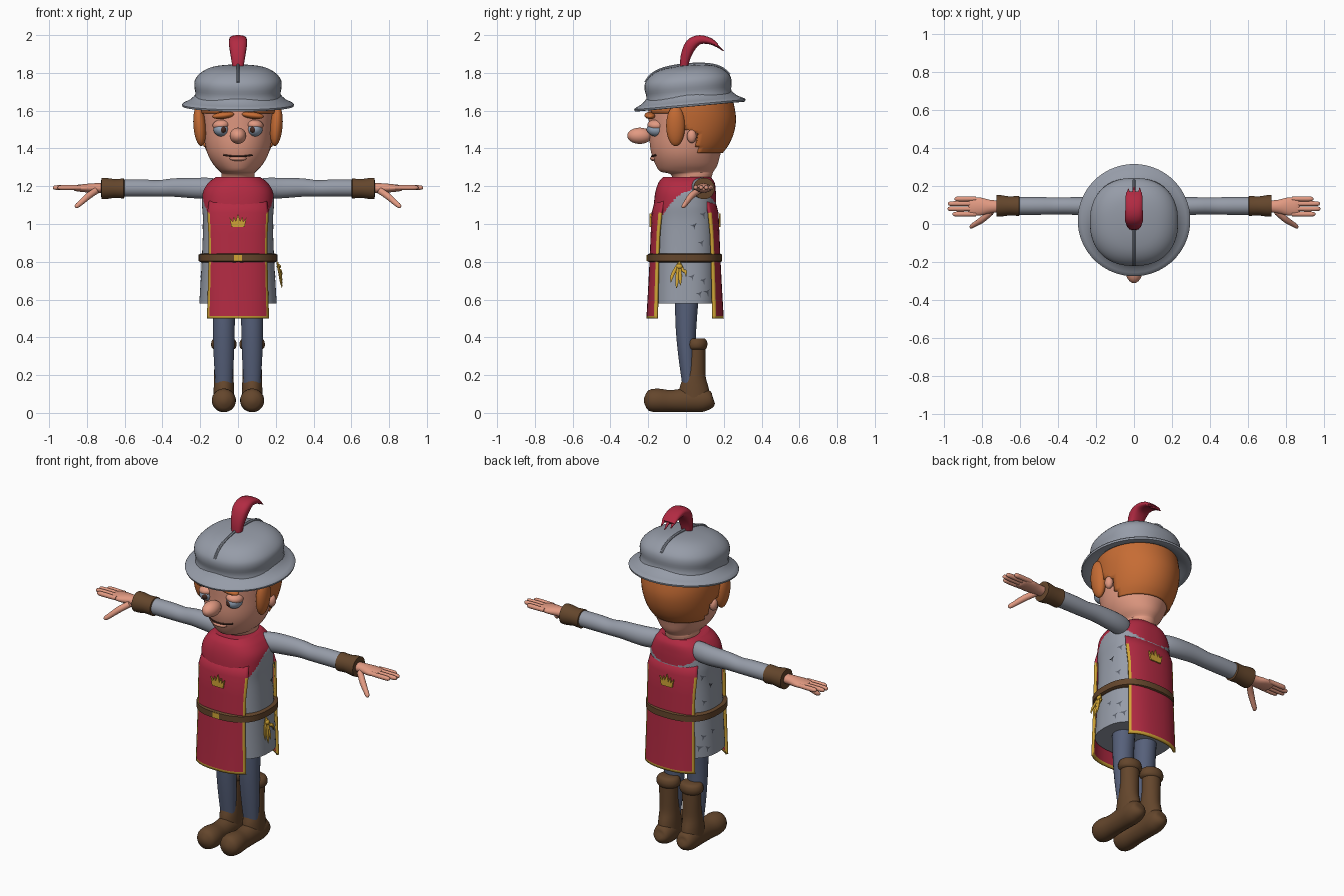
import bpy, bmesh, math
from mathutils import Vector, Matrix

if "Cube" in bpy.data.objects:
    bpy.data.objects.remove(bpy.data.objects["Cube"])


def material(name, r, g, b):
    m = bpy.data.materials.new(name)
    lin = [((c / 255 + 0.055) / 1.055) ** 2.4 for c in (r, g, b)]
    m.diffuse_color = (*lin, 1)
    m.use_nodes = True
    m.node_tree.nodes["Principled BSDF"].inputs["Base Color"].default_value = m.diffuse_color
    return m


GREY = material("steel grey", 150, 156, 168)
RED = material("crimson cloth", 178, 42, 66)
SKIN = material("skin", 226, 154, 130)
HAIR = material("ginger hair", 198, 108, 52)
BROWN = material("brown leather", 100, 70, 44)
BLUE = material("slate blue cloth", 86, 96, 122)
GOLD = material("gold", 208, 164, 54)
DARK = material("dark brown", 70, 42, 34)
EYE = material("eye blue grey", 152, 168, 188)
SHADE = material("torn cloth grey", 92, 97, 108)
Z = (0, 0, 1)


def finish(name, bm, *mats):
    bmesh.ops.recalc_face_normals(bm, faces=bm.faces)
    me = bpy.data.meshes.new(name)
    bm.to_mesh(me)
    bm.free()
    for m in mats:
        me.materials.append(m)
    ob = bpy.data.objects.new(name, me)
    bpy.context.collection.objects.link(ob)
    return ob


def resample(st, n):
    # Catmull-Rom interpolation of (x, y, z, a, b) stations
    out = []
    for i in range(len(st) - 1):
        q = [st[max(i - 1, 0)], st[i], st[i + 1], st[min(i + 2, len(st) - 1)]]
        for j in range(n):
            t = j / n
            out.append([0.5 * (2 * b + (c - a) * t + (2 * a - 5 * b + 4 * c - d) * t * t
                               + (3 * b - a - 3 * c + d) * t ** 3) for a, b, c, d in zip(*q)])
    return out + [list(st[-1])]


def sweep_bm(st, side=(1, 0, 0), tangent=None, p=2, seg=24, n=3):
    st = resample(st, n)
    bm, rings, side = bmesh.new(), [], Vector(side)
    for i, s in enumerate(st):
        c = Vector(s[:3])
        t = Vector(tangent) if tangent else Vector(st[min(i + 1, len(st) - 1)][:3]) - Vector(st[max(i - 1, 0)][:3])
        up = t.cross(side).normalized()
        ring = []
        for k in range(seg):
            u = 2 * math.pi * (k + 0.5) / seg
            cx, cy = (math.copysign(abs(f) ** (2 / p), f) for f in (math.cos(u), math.sin(u)))
            ring.append(bm.verts.new(c + side * max(s[3], .001) * cx + up * max(s[4], .001) * cy))
        rings.append(ring)
    for a, b in zip(rings, rings[1:]):
        for k in range(seg):
            bm.faces.new((a[k], a[(k + 1) % seg], b[(k + 1) % seg], b[k]))
    bm.faces.new(rings[0])
    bm.faces.new(rings[-1])
    return bm


def sweep(name, mat, st, **kw):
    return finish(name, sweep_bm(st, **kw), mat)


def loft(rings):
    # (z, half width, half depth, centre y) to stations
    return [(0, cy, z, rx, ry) for z, rx, ry, cy in rings]


def ball(name, mat, loc, r, tilt=0):
    bm = bmesh.new()
    bmesh.ops.create_uvsphere(bm, u_segments=24, v_segments=14, radius=1)
    bm.transform(Matrix.Translation(loc) @ Matrix.Rotation(tilt, 4, 'Y') @ Matrix.Diagonal((*r, 1)))
    return finish(name, bm, mat)


def plate(name, mat, pts, y, thick):
    bm = bmesh.new()
    f = bm.faces.new([bm.verts.new((x, y - thick / 2, z)) for x, z in pts])
    ext = bmesh.ops.extrude_face_region(bm, geom=[f])["geom"]
    bmesh.ops.translate(bm, vec=(0, thick, 0), verts=[v for v in ext if isinstance(v, bmesh.types.BMVert)])
    return finish(name, bm, mat)


# Tunic: grey body with a red yoke over the shoulders
bm = sweep_bm(loft([(.58, .205, .172, -.005), (.8, .192, .168, -.005), (1.0, .185, .166, -.005),
                    (1.1, .19, .165, -.005), (1.17, .185, .16, -.002), (1.22, .155, .148, .003),
                    (1.25, .115, .125, .005)]), tangent=Z, p=2.5, seg=96, n=10)
for f in bm.faces:
    c = f.calc_center_median()
    f.material_index = int(c.z > 1.18 - 5 * (c.y - .04) ** 2)
finish("tunic", bm, GREY, RED)

# Tabard: front and back panels with gold borders
ROWS = [(.5, .215, .205, .165), (.514, .215, .204, .164), (.65, .215, .196, .16), (.82, .215, .187, .156),
        (.95, .214, .182, .157), (1.06, .21, .177, .163), (1.15, .185, .153, .15)]
COLS = [-1, -.92, -.75, -.55, -.3, 0, .3, .55, .75, .92, 1]
for name, s in (("front_tabard", -1), ("back_tabard", 1)):
    bm = bmesh.new()
    grid = [[bm.verts.new((w * c, -.005 + s * ry * (1 - abs(w * c / rx) ** 2.5) ** .4, z)) for c in COLS]
            for z, rx, ry, w in ROWS]
    for i in range(len(ROWS) - 1):
        for j in range(len(COLS) - 1):
            f = bm.faces.new((grid[i][j], grid[i][j + 1], grid[i + 1][j + 1], grid[i + 1][j]))
            f.material_index = int(i == 0 or (j in (0, len(COLS) - 2) and i < 5))
    bmesh.ops.recalc_face_normals(bm, faces=bm.faces)
    if sum(f.normal.y for f in bm.faces) * s < 0:
        bmesh.ops.reverse_faces(bm, faces=bm.faces)
    me = bpy.data.meshes.new(name)
    bm.to_mesh(me)
    bm.free()
    me.materials.append(RED)
    me.materials.append(GOLD)
    ob = bpy.data.objects.new(name, me)
    bpy.context.collection.objects.link(ob)
    ob.modifiers.new("thickness", 'SOLIDIFY').thickness = .014
    half = [(0, .07), (.012, .03), (.022, .055), (.028, .028), (.045, .05), (.035, 0)]
    pts = [(x, .985 + z) for x, z in half] + [(-x, .985 + z) for x, z in half[:0:-1]]
    plate(name + "_crown", GOLD, pts, -.005 + s * .183, .009)

# Belt, buckle and hanging cord
sweep("belt", BROWN, loft([(.797, .196, .186, -.006), (.803, .208, .198, -.006), (.838, .208, .198, -.006),
                           (.844, .196, .186, -.006)]), tangent=Z, p=2.5, seg=64, n=1)
plate("buckle", GOLD, [(-.02, .805), (.02, .805), (.02, .837), (-.02, .837)], -.204, .008)
for i, (dy, z) in enumerate([(-.045, .69), (-.015, .66), (.005, .675), (.035, .72)]):
    sweep(f"cord_{i}", GOLD, [(.208, -.035, .80, .005, .005), (.217, -.035 + dy * .55, .755, .007, .009),
                              (.228, -.035 + dy * .9, z + .03, .006, .009),
                              (.233, -.035 + dy, z, .001, .001)], seg=8)
ball("cord_knot", GOLD, (.216, -.035, .775), (.011, .017, .013))

# Small tears on the tunic sides
for s in (-1, 1):
    for i, (y, z) in enumerate([(.09, 1.05), (.04, .99), (.08, .9), (.03, .72), (.09, .7), (.07, .63), (.11, .64)]):
        bm, vs = bmesh.new(), []
        for dy, dz in ((-.018, .004), (.0, -.005), (.008, -.024), (.008, .0), (.016, .015), (0, .006)):
            yy, zz = y + dy, z + dz
            rx = .205 - .013 * (zz - .58) / .22 if zz < .8 else .19
            x = rx * (1 - abs((yy + .005) / .168) ** 2.5) ** .4 + .003
            vs.append(bm.verts.new((s * x, yy, zz)))
        bm.faces.new(vs)
        finish(f"tear_{i}", bm, SHADE)

# Head and hair
sweep("head", SKIN, loft([(1.2, .085, .09, .03), (1.262, .088, .11, .03), (1.277, .095, .14, .005),
                          (1.31, .127, .163, .003), (1.36, .157, .18, 0), (1.42, .175, .195, .003),
                          (1.5, .186, .205, .01), (1.6, .195, .215, .015), (1.7, .195, .21, .015)]),
      tangent=Z, seg=40)
bm = sweep_bm(loft([(1.375, .168, .184, .01), (1.42, .188, .207, .02), (1.48, .205, .226, .027),
                    (1.55, .216, .234, .031), (1.62, .22, .23, .027), (1.71, .21, .215, .02)]),
              tangent=Z, seg=56, n=4)
gone = [f for f in bm.faces if len(f.verts) > 4 or (
    lambda c: (c.y < -.07 and c.z < 1.585) or (c.y < .06 and c.z < 1.5 - .5 * c.y))(f.calc_center_median())]
bmesh.ops.delete(bm, geom=gone, context='FACES')
finish("hair", bm, HAIR).modifiers.new("thickness", 'SOLIDIFY').thickness = .03

# Face
for s in (-1, 1):
    ball("side_lock", HAIR, (s * .203, -.055, 1.52), (.033, .05, .108), s * .08)
    ball("ear", SKIN, (s * .2, .03, 1.465), (.022, .025, .036))
    ball("eye", EYE, (s * .088, -.157, 1.503), (.042, .05, .04))
    ball("iris", DARK, (s * .08, -.192, 1.5), (.018, .018, .019))
    ball("eyelid", SKIN, (s * .088, -.155, 1.524), (.047, .05, .03), s * .12)
    ball("eyebrow", HAIR, (s * .078, -.19, 1.575), (.06, .03, .018), s * .12)
ball("nose", SKIN, (0, -.245, 1.467), (.044, .066, .043))
ball("lower_lip", SKIN, (0, -.168, 1.347), (.045, .022, .014))
sweep("mouth", DARK, [(x, -.18 * math.sqrt(1 - (x / .157) ** 2) - .001, 1.358 + 1.2 * x * x, .005, .005)
                      for x in (-.078, -.05, -.025, 0, .025, .05, .078)], side=(0, 1, 0), seg=8)

# Helmet: brim, dome and crest ridges, tipped slightly forward
helmet = [
    sweep("helmet_brim", GREY, loft([(.03, .2, .2, 0), (0, .24, .24, 0), (-.014, .286, .286, 0),
                                     (-.008, .295, .295, 0), (.004, .292, .292, 0), (.022, .255, .255, 0),
                                     (.05, .225, .225, 0)]), tangent=Z, seg=48, n=2),
    sweep("helmet_dome", GREY, loft([(.03, .23, .23, 0), (.06, .226, .226, 0), (.1, .232, .232, 0),
                                     (.135, .224, .224, 0), (.17, .19, .19, 0), (.193, .14, .14, 0),
                                     (.204, .07, .07, 0), (.206, .002, .002, 0)]), tangent=Z, p=2.3, seg=48)]
for s in (-1, 1):
    helmet.append(sweep("helmet_ridge", GREY, [(0, s * y, z, .008, .009) for y, z in (
        (.222, .135), (.19, .17), (.14, .194), (.07, .206), (0, .209))], seg=8))
for ob in helmet:
    ob.location, ob.rotation_euler = (0, .02, 1.635), (math.radians(5.2), 0, 0)

# Plume with a ragged tip
sweep("plume", RED, [(0, -.012, 1.82, .028, .02), (0, -.002, 1.885, .038, .027), (0, .028, 1.95, .048, .032),
                     (0, .075, 1.976, .046, .024), (0, .13, 1.967, .045, .017), (0, .165, 1.945, .042, .01)], p=2.6)
for x, y, z in ((-.03, .185, 1.925), (0, .2, 1.915), (.03, .19, 1.925)):
    sweep("plume_tip", RED, [(x, .15, 1.955, .014, .01), (x, y, z, .002, .002)], seg=8, n=1)

for s in (-1, 1):
    # Arms, cuffs and hands
    sweep("sleeve", GREY, [(s * x, y, z, r, r2) for x, y, z, r, r2 in (
        (.09, .06, 1.19, .035, .04), (.14, .075, 1.19, .05, .054), (.22, .09, 1.19, .05, .055),
        (.34, .095, 1.193, .046, .049), (.42, .095, 1.188, .045, .044), (.5, .095, 1.19, .047, .046),
        (.62, .095, 1.19, .047, .046))], side=(0, 1, 0))
    sweep("cuff", BROWN, [(s * x, .095, 1.188, r, r) for x, r in (
        (.6, .045), (.605, .053), (.655, .05), (.7, .057), (.722, .057), (.724, .045))], side=(0, 1, 0), n=1)
    sweep("palm", SKIN, [(s * x, .092, 1.19, r, r2) for x, r, r2 in (
        (.7, .03, .026), (.76, .036, .026), (.81, .048, .022), (.86, .046, .016), (.872, .036, .008))], side=(0, 1, 0))
    for i, (y, tip) in enumerate(((.052, .955), (.08, .98), (.107, .978), (.132, .945))):
        sweep(f"finger_{i}", SKIN, [(s * x, y, 1.193, r, r) for x, r in (
            (.83, .012), (.9, .0135), (tip - .012, .012), (tip, .003))], side=(0, 1, 0), seg=12)
    sweep("thumb", SKIN, [(s * .745, .07, 1.18, .022, .018), (s * .79, .03, 1.15, .02, .018),
                          (s * .83, .003, 1.115, .015, .015), (s * .855, -.012, 1.094, .012, .012),
                          (s * .862, -.016, 1.088, .003, .003)], side=(0, 1, 0), seg=12)
    # Legs and boots
    X = s * .075
    sweep("leg", BLUE, [(X, .015, .15, .045, .035), (X, .005, .3, .054, .046), (X, 0, .45, .058, .055),
                        (X, .005, .64, .062, .065)], tangent=Z)
    sweep("boot_shaft", BROWN, [(X, .045, .06, .055, .085), (X, .043, .13, .054, .078), (X, .045, .19, .052, .06),
                                (X, .053, .26, .051, .05), (X, .056, .36, .053, .048)], tangent=Z)
    sweep("boot_cuff", BROWN, [(X, .056, z, a, b) for z, a, b in (
        (.335, .052, .046), (.345, .064, .054), (.365, .068, .058), (.385, .062, .053), (.395, .05, .042))], tangent=Z)
    sweep("boot_foot", BROWN, [(X, y, z, a, b) for y, z, a, b in (
        (.148, .066, .015, .015), (.135, .064, .042, .042), (.09, .068, .056, .063), (.01, .068, .055, .064),
        (-.08, .063, .056, .058), (-.15, .066, .064, .063), (-.2, .066, .052, .053), (-.222, .066, .012, .012))])

# Smooth shading with crisp edges
for ob in bpy.context.scene.objects:
    ob.select_set(True)
    bpy.context.view_layer.objects.active = ob
bpy.ops.object.shade_smooth_by_angle(angle=math.radians(40))
